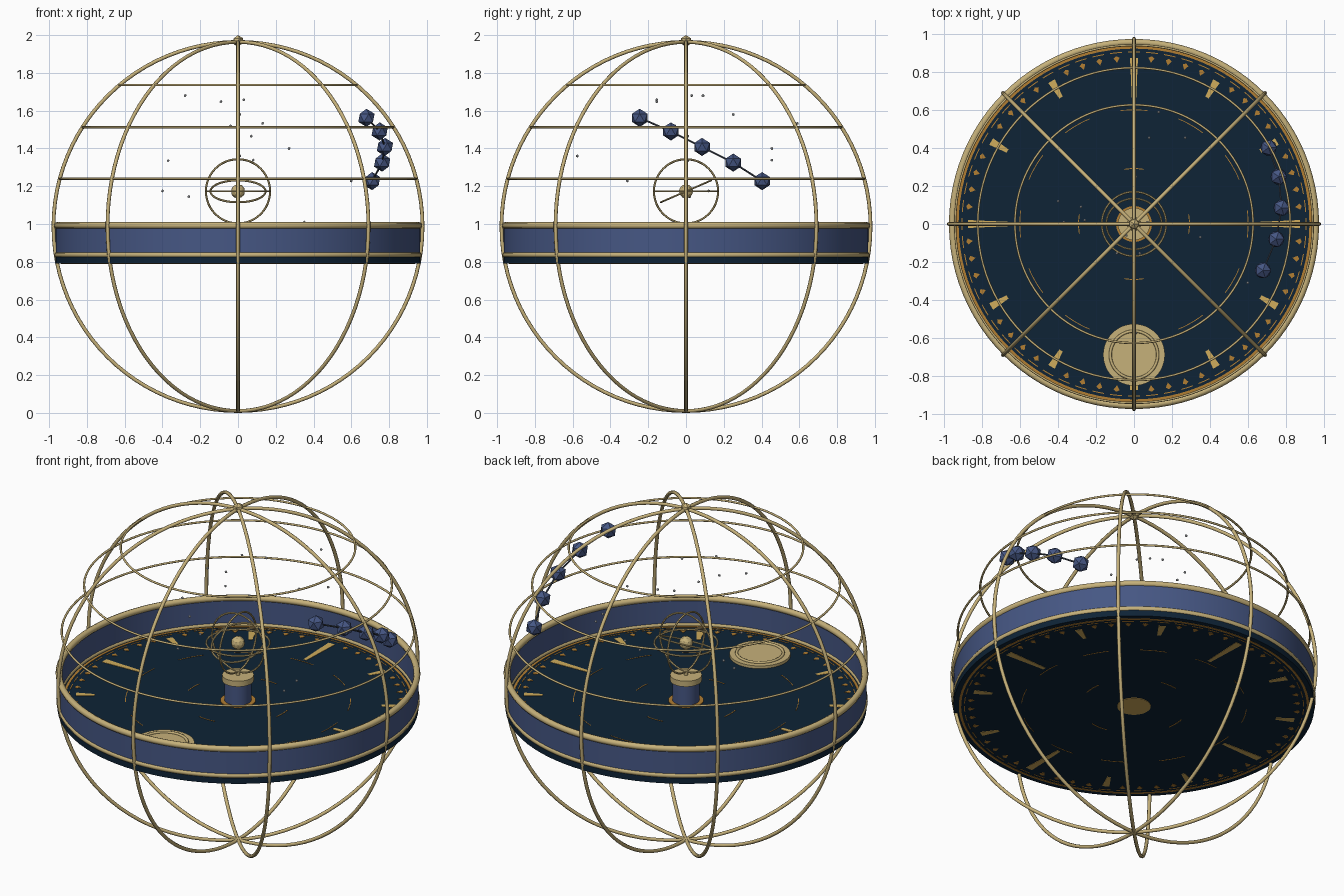
import bpy, bmesh, math
from mathutils import Vector, Matrix

if "Cube" in bpy.data.objects:
    bpy.data.objects.remove(bpy.data.objects["Cube"])

CZ, R = 0.987, 0.977          # cage centre height and radius
TOP, BOT = 0.832, 0.79        # dial faces


def mat(name, r, g, b):
    m = bpy.data.materials.new(name)
    lin = [((c / 255 + 0.055) / 1.055) ** 2.4 for c in (r, g, b)]
    m.diffuse_color = (*lin, 1)
    m.use_nodes = True
    m.node_tree.nodes["Principled BSDF"].inputs["Base Color"].default_value = m.diffuse_color
    return m


GOLD = mat("pale gold", 198, 177, 122)
INLAY = mat("bright gold inlay", 208, 172, 92)
ORANGE = mat("amber inlay", 178, 126, 50)
NAVY = mat("dark navy", 14, 35, 54)
BLUE = mat("slate blue", 70, 87, 132)
ROD = mat("dark grey blue", 70, 78, 92)
WHITE = mat("star grey", 205, 208, 212)


def finish(bm, name, material, smooth=False):
    bmesh.ops.recalc_face_normals(bm, faces=bm.faces)
    me = bpy.data.meshes.new(name)
    bm.to_mesh(me)
    bm.free()
    ob = bpy.data.objects.new(name, me)
    bpy.context.collection.objects.link(ob)
    me.materials.append(material)
    if smooth:
        bpy.context.view_layer.objects.active = ob
        ob.select_set(True)
        bpy.ops.object.shade_smooth_by_angle(angle=math.radians(50))
        ob.select_set(False)
    return ob


def lathe(name, profile, material, loc=(0, 0, 0), rot=None, n=96):
    """Revolve a closed (radius, z) profile; points on the axis are merged."""
    bm = bmesh.new()
    rings = [[bm.verts.new((r * math.cos(2 * math.pi * i / n),
                            r * math.sin(2 * math.pi * i / n), z))
              for i in range(n)] for r, z in profile]
    for k in range(len(rings)):
        a, b = rings[k], rings[(k + 1) % len(rings)]
        if profile[k][0] == 0 and profile[(k + 1) % len(rings)][0] == 0:
            continue
        for i in range(n):
            j = (i + 1) % n
            bm.faces.new((a[i], a[j], b[j], b[i]))
    bmesh.ops.remove_doubles(bm, verts=bm.verts, dist=1e-5)
    bmesh.ops.transform(bm, matrix=Matrix.Translation(loc) @ (rot or Matrix()), verts=bm.verts)
    return finish(bm, name, material, True)


def hoop(name, radius, minor, material, loc, rot=None, n=96, sides=8):
    prof = [(radius + minor * math.cos(2 * math.pi * k / sides),
             minor * math.sin(2 * math.pi * k / sides)) for k in range(sides)]
    return lathe(name, prof, material, loc, rot, n)


def disc(name, radius, z0, z1, material, loc=(0, 0, 0), n=96):
    return lathe(name, [(0, z0), (radius, z0), (radius, z1), (0, z1)], material, loc, n=n)


def ball(name, radius, loc, material, sub=1):
    bm = bmesh.new()
    bmesh.ops.create_icosphere(bm, subdivisions=sub, radius=radius,
                               matrix=Matrix.Translation(loc))
    return finish(bm, name, material)


def inlay(bm, pts):
    """Thin plate on both dial faces."""
    for z0, z1 in ((TOP - 0.001, TOP + 0.002), (BOT - 0.002, BOT + 0.001)):
        lo = [bm.verts.new((x, y, z0)) for x, y in pts]
        hi = [bm.verts.new((x, y, z1)) for x, y in pts]
        bm.faces.new(lo)
        bm.faces.new(hi)
        for i in range(len(pts)):
            j = (i + 1) % len(pts)
            bm.faces.new((lo[i], lo[j], hi[j], hi[i]))


def radial(a, pts):
    """Turn (radius, sideways) points to angle a."""
    c, s = math.cos(a), math.sin(a)
    return [(r * c - t * s, r * s + t * c) for r, t in pts]


def rx(deg):
    return Matrix.Rotation(math.radians(deg), 4, 'X')


def rz(deg):
    return Matrix.Rotation(math.radians(deg), 4, 'Z')


# Cage: four great circles, three latitude rings, top finial
for k in range(4):
    hoop(f"cage_meridian_{k}", R, 0.01, GOLD, (0, 0, CZ), rz(45 * k) @ rx(90))
for k, lat in enumerate((15, 32.5, 50)):
    a = math.radians(lat)
    hoop(f"cage_latitude_{k}", R * math.cos(a), 0.006, GOLD, (0, 0, CZ + R * math.sin(a)))
ball("top_finial", 0.031, (0, 0, 1.969), GOLD)

# Drum: wall, two gold rims, dial plate
lathe("drum_wall", [(0.95, 0.82), (0.965, 0.82), (0.965, 0.99), (0.95, 0.99)], BLUE)
hoop("upper_rim", 0.958, 0.018, GOLD, (0, 0, 0.992))
hoop("lower_rim", 0.958, 0.015, GOLD, (0, 0, 0.836))
disc("dial_plate", 0.966, BOT, TOP, NAVY)

# Dial bars: long at the quarters, short at the other hours
bm = bmesh.new()
for h in range(12):
    if h % 3 == 0:
        pts = [(0.625, -0.01), (0.875, -0.021), (0.875, 0.021), (0.625, 0.01)]
    else:
        pts = [(0.77, -0.01), (0.87, -0.02), (0.87, 0.02), (0.77, 0.01)]
    inlay(bm, radial(math.radians(30 * h), pts))
finish(bm, "dial_hour_bars", INLAY)

# Small ticks and broken rings
bm = bmesh.new()
for i in range(60):
    if i % 5:
        inlay(bm, radial(math.radians(6 * i),
                         [(0.855, 0), (0.88, -0.016), (0.89, 0), (0.88, 0.016)]))
for radius, width, count, span in ((0.905, 0.005, 60, 4), (0.6, 0.004, 12, 14), (0.29, 0.005, 4, 20)):
    for i in range(count):
        mid = 2 * math.pi * i / count
        angs = [mid + math.radians(span) * (k / 6 - 0.5) for k in range(7)]
        inlay(bm, [(radius * math.cos(a), radius * math.sin(a)) for a in angs]
              + [((radius + width) * math.cos(a), (radius + width) * math.sin(a)) for a in reversed(angs)])
finish(bm, "dial_ticks", ORANGE)
for z in (TOP + 0.001, BOT - 0.001):
    lathe("dial_edge_ring", [(0.925, z - 0.001), (0.938, z - 0.001),
                             (0.938, z + 0.001), (0.925, z + 0.001)], ORANGE)
disc("dial_centre_under", 0.09, BOT - 0.003, BOT + 0.001, INLAY, n=32)
disc("dial_centre_over", 0.095, TOP - 0.001, TOP + 0.004, ORANGE, n=32)

# Round moon plate near the front
disc("moon_plate", 0.163, TOP - 0.001, TOP + 0.016, GOLD, (0, -0.69, 0), 48)
hoop("moon_ring", 0.125, 0.008, GOLD, (0, -0.69, TOP + 0.018), n=48)

# Pedestal
disc("pedestal", 0.072, TOP, 0.96, BLUE, n=32)
disc("pedestal_collar", 0.085, 0.952, 0.985, GOLD, n=32)
disc("pedestal_stem", 0.012, 0.98, 1.01, GOLD, n=12)

# Small armillary
AC = (0, 0, 1.173)
for name, rad, rot in (("ring_front", 0.17, rx(90)), ("ring_side", 0.17, rz(90) @ rx(90)),
                       ("ring_level", 0.17, rx(0)), ("ring_tilted", 0.146, rx(23.4))):
    hoop("armillary_" + name, rad, 0.0055, GOLD, AC, rot, 48, 6)
ball("armillary_core", 0.038, AC, GOLD, 2)

# Constellation of blue beads joined by rods
beads = [Vector(p) for p in ((0.68, -0.245, 1.562), (0.75, -0.08, 1.49), (0.778, 0.085, 1.408),
                             (0.763, 0.25, 1.325), (0.71, 0.403, 1.227))]
for i, p in enumerate(beads):
    ball(f"constellation_bead_{i}", 0.048, p, BLUE)
for i, (p, q) in enumerate(zip(beads, beads[1:])):
    d = q - p
    bm = bmesh.new()
    bmesh.ops.create_cone(bm, cap_ends=True, segments=6, radius1=0.005, radius2=0.005, depth=d.length,
                          matrix=Matrix.Translation((p + q) / 2) @ d.to_track_quat('Z', 'Y').to_matrix().to_4x4())
    finish(bm, f"constellation_rod_{i}", ROD)

# Scattered tiny stars
for i, p in enumerate(((-0.28, 0.09, 1.68), (-0.09, -0.155, 1.648), (0.005, 0.03, 1.68), (0.03, -0.155, 1.658),
                       (0.01, 0.25, 1.58), (0.13, 0.59, 1.533), (0.07, 0.01, 1.465), (0.27, 0.455, 1.4),
                       (-0.37, 0.01, 1.335), (0.08, 0.455, 1.338), (0.01, -0.575, 1.36), (-0.40, 0.12, 1.175),
                       (-0.26, 0.02, 1.145), (0.35, -0.07, 1.01), (0.6, -0.31, 1.228), (-0.04, -0.06, 1.52))):
    ball(f"tiny_star_{i}", 0.008, p, WHITE)
